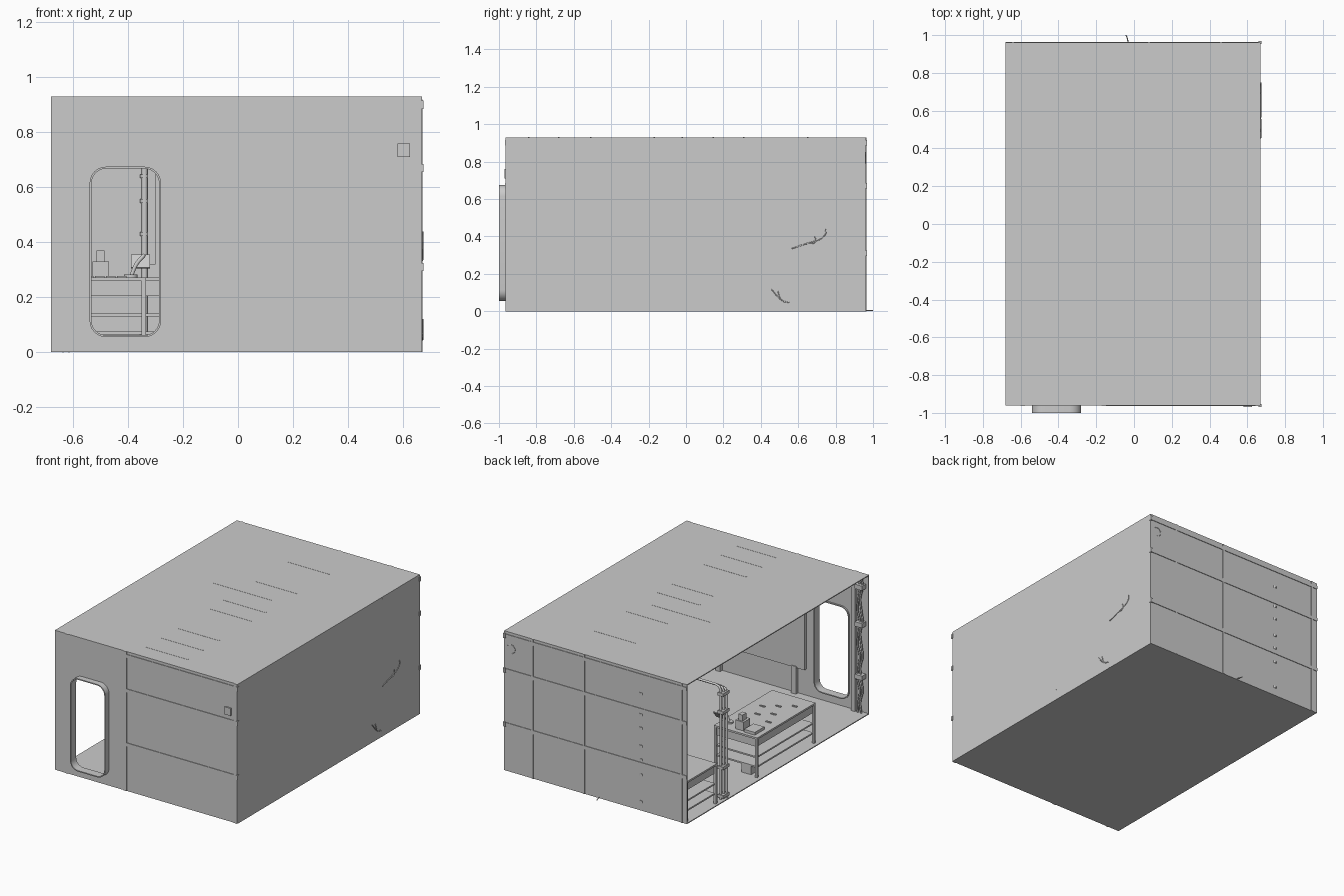
import bpy
import math
from mathutils import Vector

cube = bpy.data.objects.get("Cube")
if cube:
    bpy.data.objects.remove(cube, do_unlink=True)

# One plain grey for everything
grey = bpy.data.materials.new("plain grey")
grey.use_nodes = True
grey.diffuse_color = (0.6, 0.6, 0.6, 1)
grey.node_tree.nodes["Principled BSDF"].inputs["Base Color"].default_value = grey.diffuse_color

L, R, F, B, H = -0.68, 0.67, -0.96, 0.96, 0.93   # room limits
T = 0.006                                       # shell thickness


def box(name, x0, x1, y0, y1, z0, z1, tilt=0):
    bpy.ops.mesh.primitive_cube_add(size=1, location=((x0 + x1) / 2, (y0 + y1) / 2, (z0 + z1) / 2))
    ob = bpy.context.object
    ob.name = name
    ob.dimensions = (x1 - x0, y1 - y0, z1 - z0)
    bpy.ops.object.transform_apply(location=False, rotation=False)
    ob.rotation_euler.x = tilt
    ob.data.materials.append(grey)
    return ob


def cylinder(name, x, y, z0, z1, r):
    bpy.ops.mesh.primitive_cylinder_add(vertices=16, radius=r, depth=z1 - z0, location=(x, y, (z0 + z1) / 2))
    ob = bpy.context.object
    ob.name = name
    ob.data.materials.append(grey)
    bpy.ops.object.shade_smooth_by_angle()


def finish_curve(name, cu):
    ob = bpy.data.objects.new(name, cu)
    bpy.context.collection.objects.link(ob)
    cu.materials.append(grey)
    bpy.ops.object.select_all(action='DESELECT')
    ob.select_set(True)
    bpy.context.view_layer.objects.active = ob
    return ob


def pipe(name, pts, r, smooth=True):
    cu = bpy.data.curves.new(name, 'CURVE')
    cu.dimensions = '3D'
    cu.bevel_depth = r
    cu.bevel_resolution = 1
    cu.use_fill_caps = True
    cu.resolution_u = 5
    sp = cu.splines.new('BEZIER')
    sp.bezier_points.add(len(pts) - 1)
    for p, co in zip(sp.bezier_points, pts):
        p.co = co
        p.handle_left_type = p.handle_right_type = 'AUTO' if smooth else 'VECTOR'
    finish_curve(name, cu)
    bpy.ops.object.convert(target='MESH')


def rounded(x0, x1, z0, z1, r):
    pts = []
    for cx, cz, a0 in ((x1 - r, z1 - r, 0), (x0 + r, z1 - r, 90), (x0 + r, z0 + r, 180), (x1 - r, z0 + r, 270)):
        for i in range(7):
            a = math.radians(a0 + i * 15)
            pts.append((cx + r * math.cos(a), cz + r * math.sin(a)))
    return pts


def plate_with_hole(name, outer, inner, y0, y1):
    cu = bpy.data.curves.new(name, 'CURVE')
    cu.dimensions = '2D'
    cu.fill_mode = 'BOTH'
    cu.extrude = (y1 - y0) / 2
    for pts in (outer, inner):
        sp = cu.splines.new('POLY')
        sp.points.add(len(pts) - 1)
        for p, (x, z) in zip(sp.points, pts):
            p.co = (x, z, 0, 1)
        sp.use_cyclic_u = True
    ob = finish_curve(name, cu)
    ob.rotation_euler.x = math.pi / 2
    ob.location.y = (y0 + y1) / 2
    bpy.ops.object.convert(target='MESH')
    bpy.ops.object.shade_smooth_by_angle()


# Shell: the left side stays open
box("floor", L, R, F, B, 0, T)
box("roof", L, R, F, B, H - T, H)
box("right_wall", R - T, R, F, B, 0, H)
box("back_wall", L, R, B - T, B, 0, H)
doorway = rounded(-0.54, -0.28, 0.055, 0.675, 0.06)
plate_with_hole("front_wall", [(L, 0), (R, 0), (R, H), (L, H)], doorway, F, F + T)
plate_with_hole("door_sleeve", doorway, rounded(-0.533, -0.287, 0.062, 0.668, 0.053), -1.0, F + 0.015)

# Thin trim strips on the outside of the front and back walls
for x in (-0.59, -0.16, 0.655):
    box("front_upright", x - 0.012, x + 0.012, F - 0.004, F, 0, H)
for z in (0.31, 0.67, 0.9):
    box("front_rail", -0.15, R, F - 0.004, F, z - 0.012, z + 0.012)
    box("back_rail", L, R, B, B + 0.004, z - 0.012, z + 0.012)
    for y in (F, B):
        box("corner_clip", R - 0.012, R + 0.004, y - 0.008, y + 0.008, z - 0.015, z + 0.015)
for x in (-0.64, 0.08, 0.46):
    box("back_upright", x - 0.006, x + 0.006, B, B + 0.004, 0, H)
box("outer_lamp", 0.58, 0.625, F - 0.01, F, 0.71, 0.76)

# Ceiling strip lights with their tops just through the roof
for y in (0.65, 0.31, -0.02, -0.17, -0.51, -0.68, -0.84):
    box("ceiling_light", -0.09, 0.22, y - 0.004, y + 0.004, H - 0.025, H + 0.001)
box("ceiling_light_long", -0.28, 0.15, 0.141, 0.149, H - 0.025, H + 0.001)

# Inner front wall: posts, board and cable run beside the door
box("door_post", -0.595, -0.565, F + T, F + 0.03, 0, H - T)
box("board_post", -0.16, -0.125, F + T, F + 0.03, 0, 0.19)
box("board_post_right", 0.4, 0.435, F + T, F + 0.03, 0, 0.19)
box("wall_board", -0.22, 0.5, F + T, F + 0.025, 0.18, 0.75)
for k in range(2):
    pts = [(-0.64 + 0.02 * k + 0.01 * math.sin(i * 2.1 + k), F + 0.025, i * 0.077) for i in range(13)]
    pipe("wall_cable", pts, 0.006)
for z in (0.25, 0.6, 0.85):
    box("cable_clamp", -0.66, -0.605, F + T, F + 0.045, z - 0.015, z + 0.015)


# Workbench with legs, drawer block and two shelves
def bench(x0, x1, y0, y1):
    box("bench_top", x0, x1, y0, y1, 0.26, 0.272)
    box("bench_drawers", x0 + 0.012, x1 - 0.012, y0 + 0.012, y1 - 0.012, 0.205, 0.26)
    for z in (0.135, 0.07):
        box("bench_shelf", x0 + 0.01, x1 - 0.01, y0 + 0.01, y1 - 0.01, z - 0.005, z + 0.005)
    for x in (x0, x1 - 0.016):
        for y in (y0, y1 - 0.016):
            box("bench_leg", x, x + 0.016, y, y + 0.016, 0, 0.26)


bench(-0.655, -0.335, -0.43, 0.185)
bench(-0.665, -0.05, 0.62, 0.945)
bench(0.47, 0.63, -0.72, -0.3)
box("wall_cabinet", 0.5, R + 0.001, 0.04, 0.06, 0.07, 0.24)

# Things on the bench
box("instrument", -0.53, -0.47, 0.08, 0.15, 0.272, 0.33)
box("instrument_head", -0.515, -0.485, 0.1, 0.14, 0.33, 0.37)
box("flat_case", -0.62, -0.54, 0.06, 0.16, 0.272, 0.29)
box("reading_screen", -0.39, -0.32, 0.15, 0.156, 0.3, 0.36, -0.7)
pipe("lamp_arm", [(-0.39, 0.1, 0.272), (-0.37, 0.1, 0.32), (-0.34, 0.1, 0.355)], 0.008)
cylinder("lamp_base", -0.39, 0.1, 0.272, 0.282, 0.025)
for i in range(6):
    x, y = -0.6 + 0.04 * (i * 2 % 5), -0.32 + 0.055 * i
    box("hand_tool", x, x + 0.035, y, y + 0.012, 0.272, 0.278)
box("waste_bin", -0.6, -0.53, 0.09, 0.17, 0.006, 0.065)

# Pipes rising at the open side and crossing below the ceiling
for k in range(3):
    y, z, x = 0.52 + 0.02 * k, 0.74 + 0.012 * k, -0.665 + 0.008 * k
    pipe("cross_pipe", [(x, y, 0), (x, y, z - 0.03), (x + 0.012, y, z - 0.008),
                        (x + 0.04, y, z), (R - 0.02, y, z)], 0.008, False)
for z in (0.03, 0.22, 0.59, 0.71):
    box("pipe_clamp", -0.675, -0.635, 0.507, 0.573, z - 0.01, z + 0.01)
box("right_wall_post", R - 0.02, R + 0.002, 0.555, 0.567, 0, 0.92)

# Ringed pole and panel on the back wall
cylinder("back_pole", -0.34, 0.948, 0, 0.82, 0.011)
for z in (0.06, 0.24, 0.34, 0.43, 0.55, 0.64, 0.78):
    cylinder("pole_ring", -0.34, 0.948, z - 0.007, z + 0.007, 0.016)
box("back_panel", -0.33, -0.3, 0.935, B - T, 0.32, 0.8)

# Loose wires showing through the shell
W = R + 0.001
for end in ((0.69, 0.4), (0.745, 0.44)):
    pipe("side_wire", [(W, 0.565, 0.335), (W, 0.64, 0.36), (W, end[0], end[1] - 0.03), (W, *end)], 0.003)
for end in ((0.455, 0.12), (0.49, 0.11)):
    pipe("low_side_wire", [(W, 0.555, 0.045), (W, 0.51, 0.06), (W, *end)], 0.003)
pipe("back_floor_wire", [(-0.03, 0.95, 0.004), (-0.035, 0.98, 0.004), (-0.042, 1.0, 0.004)], 0.003)
pipe("back_wire_loop", [(0.62 + 0.03 * math.cos(a), B + 0.001, 0.82 + 0.03 * math.sin(a))
                        for a in (0.6, 1.6, 2.6, 3.6, 4.6)], 0.002)
